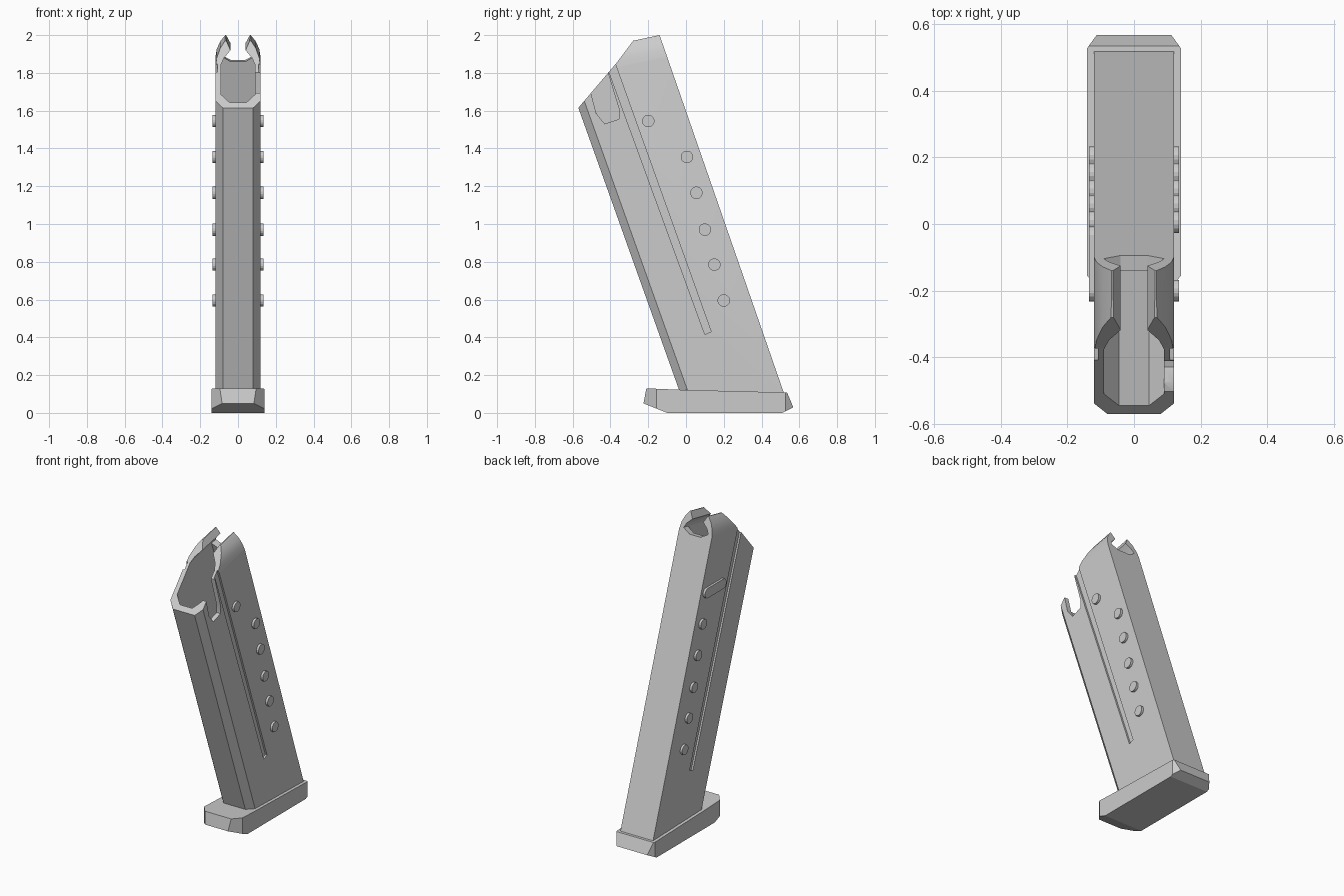
import bpy, bmesh
from mathutils import Vector

if "Cube" in bpy.data.objects:
    bpy.data.objects.remove(bpy.data.objects["Cube"])

LEAN = -0.357      # y travel of the tube per unit of height
FRONT = 0.0065     # front wall y extrapolated to z = 0


def prism(name, base, sweep):
    """Solid made by sweeping a planar 3D outline along a vector."""
    bm = bmesh.new()
    face = bm.faces.new([bm.verts.new(p) for p in base])
    new = bmesh.ops.extrude_face_region(bm, geom=[face])["geom"]
    bmesh.ops.translate(bm, vec=Vector(sweep),
                        verts=[v for v in new if isinstance(v, bmesh.types.BMVert)])
    bmesh.ops.recalc_face_normals(bm, faces=bm.faces)
    mesh = bpy.data.meshes.new(name)
    bm.to_mesh(mesh)
    bm.free()
    ob = bpy.data.objects.new(name, mesh)
    bpy.context.collection.objects.link(ob)
    return ob


def side_prism(name, yz, x0, x1):
    return prism(name, [(x0, y, z) for y, z in yz], (x1 - x0, 0, 0))


def mirrored(half):
    return half + [(-x, v) for x, v in reversed(half)]


def lip_prism(name, half, y0, y1):
    """Front outline swept along the slightly rising feed-lip direction."""
    slope = 0.2
    return prism(name, [(x, y0, z + slope * (y0 + 0.14)) for x, z in mirrored(half)],
                 (0, y1 - y0, slope * (y1 - y0)))


def tube_prism(name, half, z0, z1):
    """Horizontal section swept up along the leaning tube."""
    return prism(name, [(x, y + LEAN * z0, z0) for x, y in mirrored(half)],
                 (0, LEAN * (z1 - z0), z1 - z0))


def boolean(ob, tool, op):
    mod = ob.modifiers.new(op, 'BOOLEAN')
    mod.operation, mod.solver, mod.object = op, 'EXACT', tool
    bpy.context.view_layer.objects.active = ob
    bpy.ops.object.modifier_apply(modifier=mod.name)
    bpy.data.objects.remove(tool)


# Tube outer form: side silhouette, front chamfers, rounded feed lips
tube = side_prism("tube", [(-0.57, 1.615), (-0.37, 1.85), (-0.28, 1.97), (-0.14, 2.0),
                           (-0.105, 1.9), (0.527, 0.08), (-0.022, 0.08)], -0.12, 0.12)
boolean(tube, tube_prism("chamfer_form", [(0.08, FRONT), (0.125, FRONT + 0.05),
                                          (0.125, 1.2)], 0, 2.2), 'INTERSECT')
boolean(tube, lip_prism("lip_form", [(0.13, -0.5), (0.13, 1.82), (0.119, 1.88), (0.113, 1.92),
                                     (0.094, 1.965), (0.064, 2.004)], -1, 1), 'INTERSECT')

# Hollow interior with the slot between the lips
lip_inside = [(0.09, 1.89), (0.075, 1.92), (0.04, 1.955), (0.066, 2.006), (0.066, 2.5)]
cavity = tube_prism("cavity", [(0.045, FRONT + 0.035), (0.09, FRONT + 0.085),
                               (0.09, 0.525)], 0.15, 2.2)
boolean(cavity, lip_prism("cavity_form", [(0.09, -0.5)] + lip_inside, -1, 1), 'INTERSECT')
boolean(tube, cavity, 'DIFFERENCE')

# Opening in the top of the back wall
boolean(tube, lip_prism("back_opening", [(0.04, 1.86)] + lip_inside, -0.2, 0.1), 'DIFFERENCE')

# Catch notch through the right wall
boolean(tube, side_prism("catch_notch", [(-0.54, 1.80), (-0.505, 1.70), (-0.475, 1.585),
                                         (-0.43, 1.53), (-0.355, 1.555), (-0.355, 1.61),
                                         (-0.41, 1.79), (-0.42, 1.92)], 0.06, 0.2), 'DIFFERENCE')

# Long shallow groove on both sides
for s in (1, -1):
    groove = [(-0.442, 1.9), (0.1, 0.415), (0.133, 0.43), (-0.393, 1.9)]
    boolean(tube, side_prism("groove", groove, s * 0.108, s * 0.2), 'DIFFERENCE')

bpy.ops.object.select_all(action='DESELECT')
tube.select_set(True)
bpy.context.view_layer.objects.active = tube
bpy.ops.object.shade_smooth_by_angle(angle=0.44)

# Round studs down both sides; the top left one is elongated
from math import cos, sin, pi
STUDS = [(-0.2, 1.545), (0.005, 1.355), (0.055, 1.165), (0.1, 0.97), (0.15, 0.785), (0.2, 0.595)]
for side, s in (("right", 1), ("left", -1)):
    for i, (y, z) in enumerate(STUDS):
        stretch = 0.16 if s < 0 and i == 0 else 0
        ring = []
        for k in range(16):
            a = 2 * pi * (k + 0.5) / 16
            ring.append((y + 0.033 * cos(a) + (stretch if cos(a) > 0 else 0), z + 0.033 * sin(a)))
        side_prism(f"{side}_stud_{i + 1}", ring, s * 0.112, s * 0.135)

# Base plate with chamfered corners
base = side_prism("base_plate", [(-0.21, 0.13), (-0.225, 0.05), (-0.1, 0), (0.51, 0),
                                 (0.568, 0.03), (0.535, 0.108), (-0.02, 0.122)], -0.141, 0.141)
boolean(base, prism("base_outline", [(x, y, -0.1) for x, y in mirrored(
    [(0.08, -0.23), (0.145, -0.15), (0.145, 0.522), (0.11, 0.57)])], (0, 0, 0.4)), 'INTERSECT')
